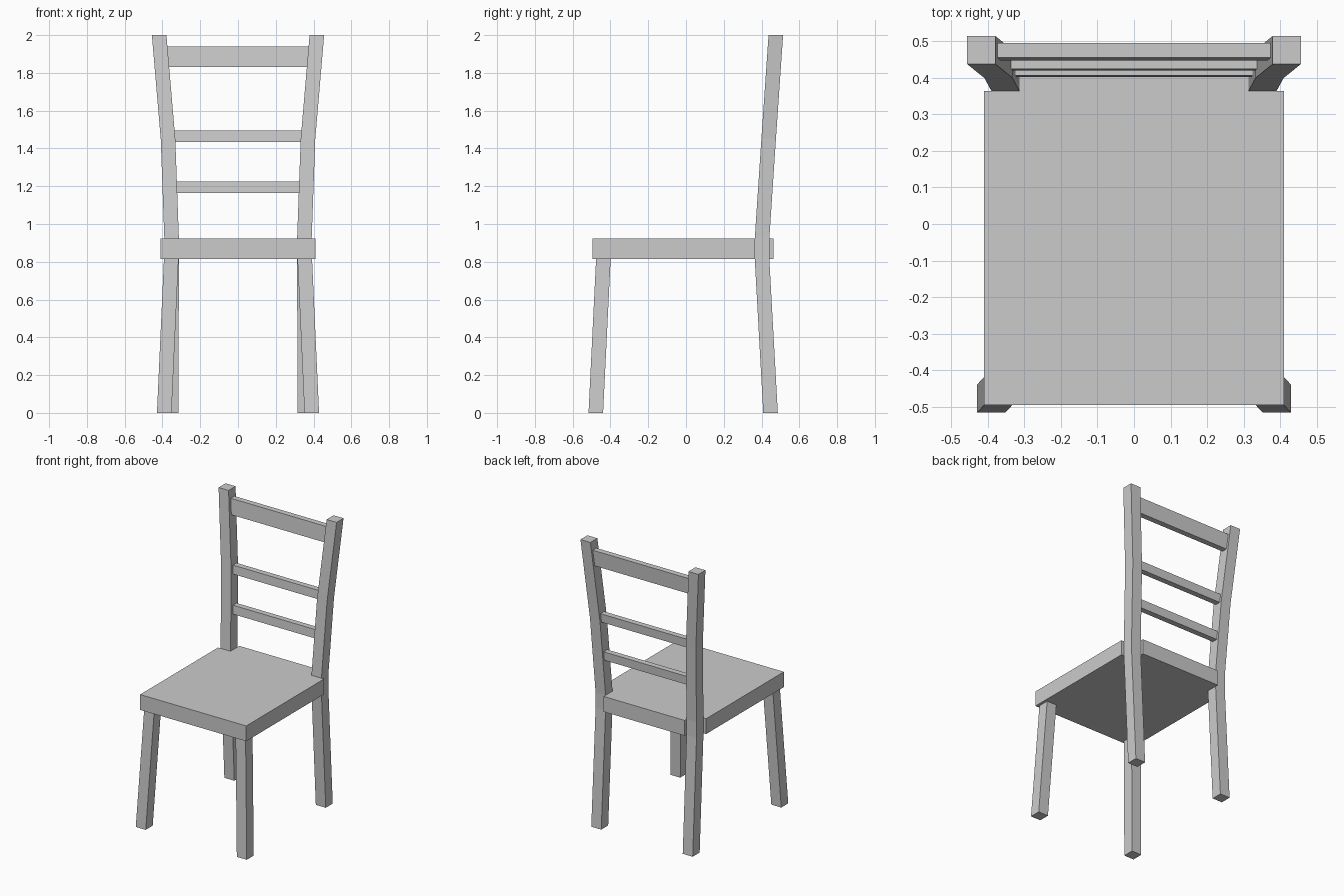
import bpy, bmesh

if "Cube" in bpy.data.objects:
    bpy.data.objects.remove(bpy.data.objects["Cube"])


def loft(name, rings, mirror=False):
    """Skin a chain of equal-sized point rings and cap both ends."""
    bm = bmesh.new()
    loops = [[bm.verts.new(p) for p in ring] for ring in rings]
    n = len(loops[0])
    for a, b in zip(loops, loops[1:]):
        for i in range(n):
            j = (i + 1) % n
            bm.faces.new((a[i], a[j], b[j], b[i]))
    bm.faces.new(loops[0][::-1])
    bm.faces.new(loops[-1])
    bmesh.ops.recalc_face_normals(bm, faces=bm.faces)
    me = bpy.data.meshes.new(name)
    bm.to_mesh(me)
    bm.free()
    ob = bpy.data.objects.new(name, me)
    bpy.context.collection.objects.link(ob)
    if mirror:
        ob.modifiers.new("Mirror", 'MIRROR')
    return ob


def square(x, y, z, w=0.077):
    """Horizontal square section from its inner front corner."""
    return [(x, y, z), (x + w, y, z), (x + w, y + w, z), (x, y + w, z)]


def path_at(z, path):
    """Inner front corner of the post at height z."""
    for (x0, y0, z0), (x1, y1, z1) in zip(path, path[1:]):
        if z0 <= z <= z1:
            t = (z - z0) / (z1 - z0)
            return x0 + t * (x1 - x0), y0 + t * (y1 - y0)


# Seat with back corners notched around the posts
half = [(0.41, -0.495), (0.41, 0.364), (0.313, 0.364), (0.313, 0.462)]
outline = half + [(-x, y) for x, y in reversed(half)]
loft("seat", [[(x, y, z) for x, y in outline] for z in (0.815, 0.922)])

# Splayed front legs
loft("front_legs", [square(0.352, -0.516, 0), square(0.315, -0.476, 0.815)], True)

# Back legs running up into the flared back posts
post = [(0.315, 0.409, 0), (0.313, 0.364, 0.815), (0.313, 0.364, 0.922),
        (0.332, 0.399, 1.45), (0.379, 0.437, 2.0)]
loft("back_posts", [square(*p) for p in post], True)

# Back rails following the lean and flare of the posts
for name, z0, z1 in (("lower_rail", 1.165, 1.225),
                     ("middle_rail", 1.435, 1.495),
                     ("top_rail", 1.83, 1.94)):
    ends = []
    for side in (-1, 1):
        ring = []
        for z, dy in ((z0, 0.022), (z0, 0.062), (z1, 0.062), (z1, 0.022)):
            x, y = path_at(z, post)
            ring.append((side * (x + 0.002), y + dy, z))
        ends.append(ring)
    loft(name, ends)
